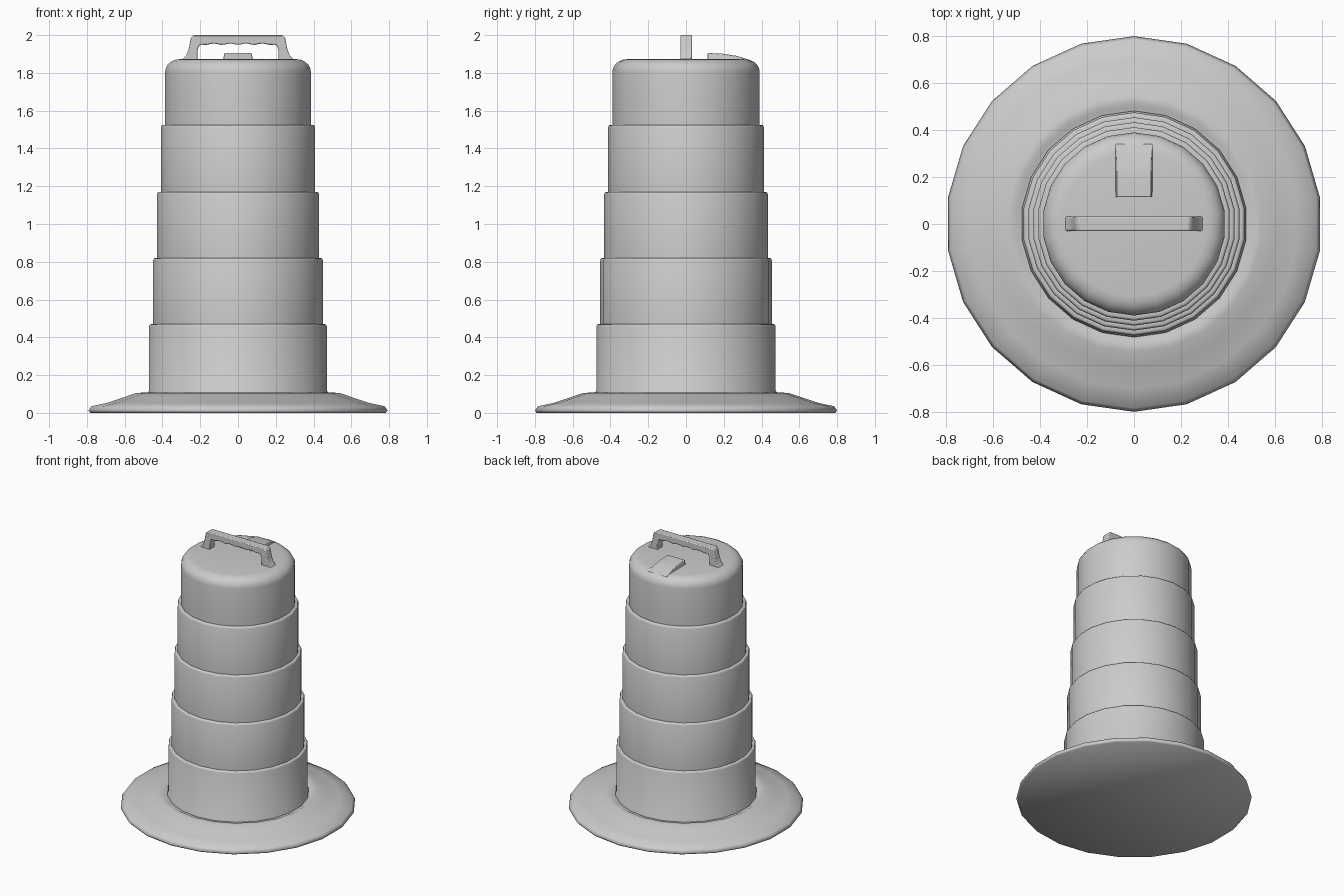
import bpy, bmesh, math

SIDES = 22

if "Cube" in bpy.data.objects:
    bpy.data.objects.remove(bpy.data.objects["Cube"])

grey = bpy.data.materials.new("plain grey")
grey.use_nodes = True
COLOUR = (0.6, 0.6, 0.6, 1)
grey.diffuse_color = COLOUR
grey.node_tree.nodes["Principled BSDF"].inputs["Base Color"].default_value = COLOUR


def finish(name, bm, angle):
    bmesh.ops.recalc_face_normals(bm, faces=bm.faces)
    mesh = bpy.data.meshes.new(name)
    bm.to_mesh(mesh)
    bm.free()
    mesh.materials.append(grey)
    obj = bpy.data.objects.new(name, mesh)
    bpy.context.collection.objects.link(obj)
    bpy.ops.object.select_all(action="DESELECT")
    obj.select_set(True)
    bpy.context.view_layer.objects.active = obj
    bpy.ops.object.shade_smooth_by_angle(angle=math.radians(angle))
    return obj


def lathe(name, profile, angle):
    """Turn (radius, height) points around z and close both ends."""
    bm = bmesh.new()
    rings = []
    for r, z in profile:
        turns = [math.tau * i / SIDES for i in range(SIDES)]
        rings.append([bm.verts.new((r * math.sin(t), r * math.cos(t), z)) for t in turns])
    for low, high in zip(rings, rings[1:]):
        for i in range(SIDES):
            j = (i + 1) % SIDES
            bm.faces.new((low[i], low[j], high[j], high[i]))
    bm.faces.new(rings[0])
    bm.faces.new(rings[-1])
    return finish(name, bm, angle)


def extrude(name, points, vector, bevel):
    """Extrude a closed outline and soften its edges."""
    bm = bmesh.new()
    face = bm.faces.new([bm.verts.new(p) for p in points])
    moved = bmesh.ops.extrude_face_region(bm, geom=[face])["geom"]
    bmesh.ops.translate(bm, vec=vector, verts=[g for g in moved if isinstance(g, bmesh.types.BMVert)])
    obj = finish(name, bm, 35)
    mod = obj.modifiers.new("soft edges", "BEVEL")
    mod.width, mod.segments, mod.limit_method = bevel, 2, "ANGLE"
    return obj


# Wide flared foot, smooth all over, with a shallow groove round the barrel
lathe("base", [(0.79, 0), (0.8, 0.012), (0.785, 0.035), (0.7, 0.053), (0.61, 0.083),
               (0.545, 0.105), (0.515, 0.107), (0.497, 0.098), (0.46, 0.096)], 180)

# Stepped barrel, each band narrower than the one below
profile = [(0.482, 0.09), (0.482, 0.108), (0.475, 0.118)]
tops = [0.47, 0.82, 1.17, 1.525]
for i, top in enumerate(tops):
    r = 0.475 - 0.021 * i
    if i:
        profile.append((r, tops[i - 1]))
    profile += [(r, top - 0.012), (r - 0.004, top - 0.003), (r - 0.01, top)]
r = 0.39
profile.append((r, tops[-1]))
# Rounded shoulder and flat lid
for k in range(6):
    a = math.pi / 2 * k / 5
    profile.append((r - 0.08 * (1 - math.cos(a)), 1.805 + 0.068 * math.sin(a)))
lathe("barrel", profile, 40)

# Carrying handle with finger grips under the bar
half = [(0.235, 2.0), (0.25, 1.985), (0.26, 1.93), (0.275, 1.89), (0.3, 1.865),
        (0.215, 1.865), (0.213, 1.93), (0.2, 1.95)]
grip = [(0.17 - 0.02 * i, 1.952 - 0.004 * math.cos(i * 1.48)) for i in range(18)]
outline = half + grip + [(-x, z) for x, z in reversed(half)]
extrude("handle", [(x, -0.03, z) for x, z in outline], (0, 0.062, 0), 0.006)

# Raised light mount, steep in front and sloping to the back
side = [(0.115, 1.86), (0.115, 1.905), (0.19, 1.902), (0.27, 1.89), (0.34, 1.868), (0.34, 1.86)]
mount = extrude("light_mount", [(-0.08, y, z) for y, z in side], (0.16, 0, 0), 0.005)
for v in mount.data.vertices:
    if v.co.z > 1.88:
        v.co.x *= 0.9
